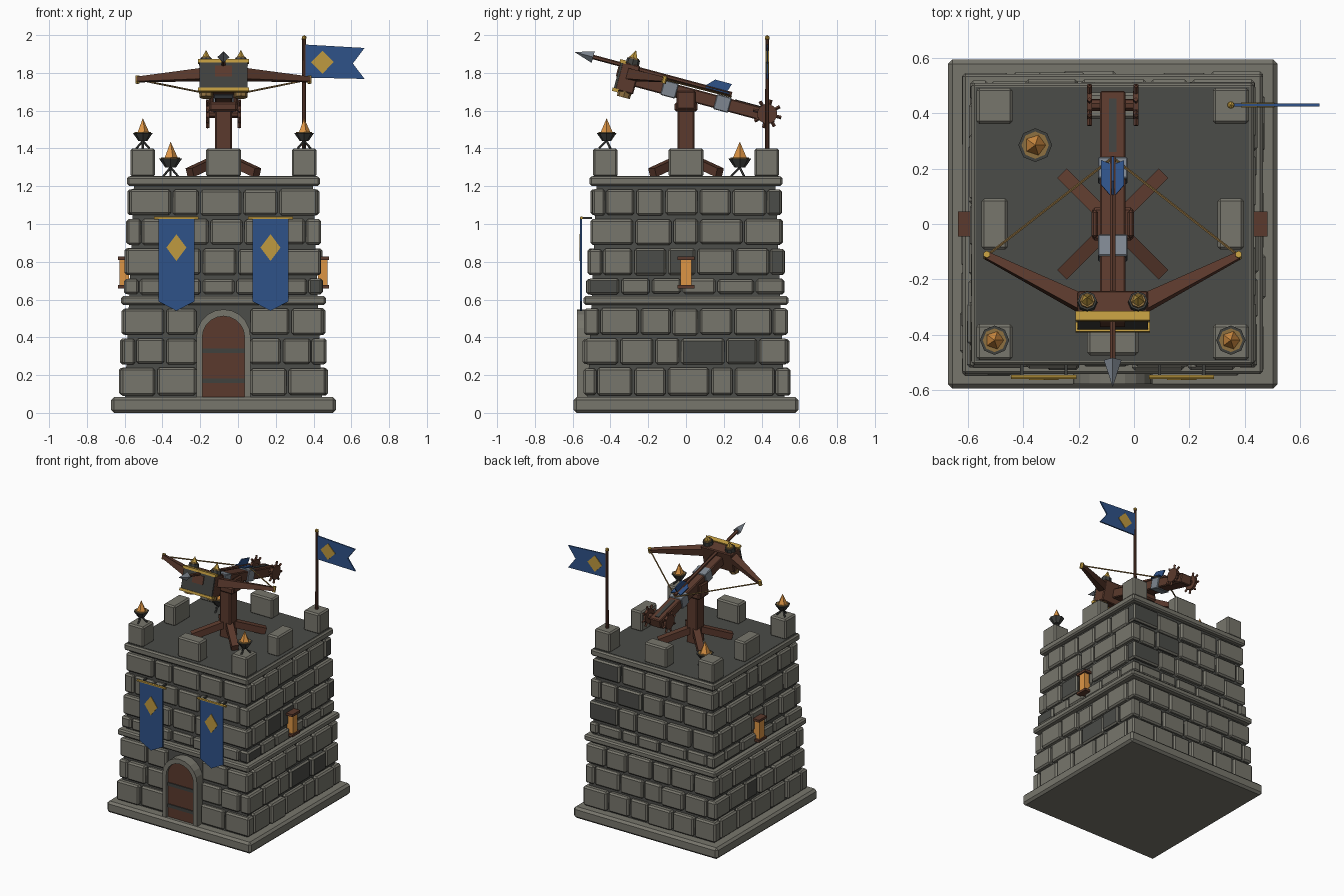
import bpy, bmesh, math, random
from mathutils import Matrix, Vector

if "Cube" in bpy.data.objects:
    bpy.data.objects.remove(bpy.data.objects["Cube"])

random.seed(7)
CX = -0.077  # tower axis


def material(name, rgb):
    m = bpy.data.materials.new(name)
    m.diffuse_color = (*rgb, 1)
    m.use_nodes = True
    m.node_tree.nodes["Principled BSDF"].inputs["Base Color"].default_value = m.diffuse_color
    return m


STONE = material("stone", (0.185, 0.18, 0.15))
DARK = material("dark_stone", (0.07, 0.072, 0.065))
WOOD = material("wood", (0.105, 0.042, 0.026))
BLUE = material("blue_cloth", (0.028, 0.085, 0.25))
GOLD = material("gold", (0.52, 0.32, 0.05))
FIRE = material("fire", (0.72, 0.3, 0.06))
IRON = material("iron", (0.05, 0.052, 0.048))
STEEL = material("steel", (0.21, 0.24, 0.28))
ROPE = material("rope", (0.27, 0.16, 0.05))
I = Matrix.Identity(4)


def finish(name, bm, mats, M=I):
    bmesh.ops.recalc_face_normals(bm, faces=bm.faces)
    me = bpy.data.meshes.new(name)
    bm.to_mesh(me)
    bm.free()
    me.transform(M)
    for m in mats if isinstance(mats, list) else [mats]:
        me.materials.append(m)
    ob = bpy.data.objects.new(name, me)
    bpy.context.collection.objects.link(ob)
    return ob


def add_box(bm, lo, hi, bevel=0.0, index=0):
    lo, hi = Vector(lo), Vector(hi)
    mat = Matrix.Translation((lo + hi) / 2) @ Matrix.Diagonal((*(hi - lo), 1))
    vs = bmesh.ops.create_cube(bm, size=1, matrix=mat)["verts"]
    for f in {f for v in vs for f in v.link_faces}:
        f.material_index = index
    if bevel:
        edges = list({e for v in vs for e in v.link_edges})
        bmesh.ops.bevel(bm, geom=edges, offset=bevel, segments=1, affect='EDGES', profile=0.5)


def box(name, c, s, mat, bevel=0.0, M=I):
    bm = bmesh.new()
    c, h = Vector(c), Vector(s) / 2
    add_box(bm, c - h, c + h, bevel)
    return finish(name, bm, mat, M)


def rod(name, p, q, r1, r2, n, mat, M=I, spin=0.0):
    """Tapered n-sided bar from p to q."""
    p, q = Vector(p), Vector(q)
    d = q - p
    T = Matrix.Translation((p + q) / 2) @ d.to_track_quat('Z', 'Y').to_matrix().to_4x4() @ Matrix.Rotation(spin, 4, 'Z')
    bm = bmesh.new()
    bmesh.ops.create_cone(bm, cap_ends=True, segments=n, radius1=r1, radius2=r2, depth=d.length, matrix=T)
    bmesh.ops.remove_doubles(bm, verts=bm.verts, dist=1e-5)
    return finish(name, bm, mat, M)


def prism(name, pts, y0, y1, mat, M=I):
    """Outline in x and z, extruded along y."""
    bm = bmesh.new()
    f = bm.faces.new([bm.verts.new((x, y0, z)) for x, z in pts])
    r = bmesh.ops.extrude_face_region(bm, geom=[f])
    bmesh.ops.translate(bm, verts=[v for v in r["geom"] if isinstance(v, bmesh.types.BMVert)], vec=(0, y1 - y0, 0))
    return finish(name, bm, mat, M)


def diamond(x, z, w, h):
    return [(x - w, z), (x, z - h), (x + w, z), (x, z + h)]


# Tower base, mortar core, belt, parapet slab and deck
box("base", (CX, 0, 0.042), (1.19, 1.19, 0.084), STONE, 0.016)
rod("mortar_core", (CX, 0, 0.07), (CX, 0, 1.21), 0.522 * 2**.5, 0.474 * 2**.5, 4, DARK, spin=math.pi / 4)
box("belt", (CX, 0, 0.595), (1.085, 1.085, 0.045), STONE, 0.01)
box("parapet_slab", (CX, 0, 1.227), (1.02, 1.02, 0.05), STONE, 0.01)
box("deck", (CX, 0, 1.25), (0.99, 0.99, 0.009), DARK)


# Stone courses, corners alternating between faces
def cuts(a, b):
    n = max(1, round((b - a) / 0.19))
    w = (b - a) / n
    return [a] + [a + i * w + random.uniform(-0.035, 0.035) for i in range(1, n)] + [b]


bm = bmesh.new()
rows = [(0.09, 0.24), (0.255, 0.395), (0.41, 0.555), (0.625, 0.712), (0.728, 0.872), (0.888, 1.027), (1.043, 1.185)]
for r, (z0, z1) in enumerate(rows):
    half = 0.55 - 0.048 * (z0 - 0.09)
    for side in range(4):
        reach = half if (r + side) % 2 == 0 else half - 0.075
        spans = [(-reach, reach)]
        if side == 0 and z1 < 0.6:  # leave the doorway open
            spans = [(-reach, -0.138), (0.138, reach)]
        R = Matrix.Translation((CX, 0, 0)) @ Matrix.Rotation(side * math.pi / 2, 4, 'Z')
        for a, b in spans:
            cs = cuts(a, b)
            for u, v in zip(cs, cs[1:]):
                dark = 1 if random.random() < 0.05 else 0
                out = half + random.uniform(-0.012, 0.006)
                part = bmesh.new()
                add_box(part, (u + 0.006, -out, z0 + random.uniform(0, .006)),
                        (v - 0.006, -half + 0.075, z1 - random.uniform(0, .006)), 0.011, dark)
                part.transform(R)
                tmp = bpy.data.meshes.new("tmp")
                part.to_mesh(tmp)
                part.free()
                bm.from_mesh(tmp)
                bpy.data.meshes.remove(tmp)
finish("stone_blocks", bm, [STONE, DARK])

# Merlons at corners and mid sides
for i in (-1, 0, 1):
    for j in (-1, 0, 1):
        if i or j:
            sx, sy = (0.13 if i else 0.185), (0.13 if j else 0.185)
            if i == 0: sy = 0.095
            if j == 0: sx = 0.095
            box("merlon", (CX + i * 0.427, j * 0.427, 1.325), (sx, sy, 0.15), STONE, 0.01)


# Arched door with frame and straps
def arch(w, z0, spring, n=10):
    return [(CX - w, z0)] + [(CX - w * math.cos(math.pi * k / n), spring + w * math.sin(math.pi * k / n))
                             for k in range(n + 1)] + [(CX + w, z0)]


prism("door", arch(0.116, 0.084, 0.40), -0.558, -0.5, WOOD)
prism("door_frame", arch(0.143, 0.084, 0.405) + arch(0.112, 0.084, 0.40)[::-1], -0.578, -0.5, STONE)
for z in (0.17, 0.33):
    box("door_strap", (CX, -0.56, z), (0.224, 0.009, 0.024), IRON)

# Hanging banners
for x in (CX - 0.249, CX + 0.249):
    prism("banner", [(x - .095, 1.03), (x - .095, .59), (x, .54), (x + .095, .59), (x + .095, 1.03)], -0.56, -0.55, BLUE)
    prism("banner_emblem", diamond(x, 0.875, 0.053, 0.071), -0.564, -0.558, GOLD)
    rod("banner_rod", (x - .118, -.553, 1.032), (x + .118, -.553, 1.032), .009, .009, 6, GOLD)
    for s in (-.08, .08):
        box("banner_bracket", (x + s, -.525, 1.032), (.012, .055, .012), IRON)

# Wall lanterns on both sides
for s in (-1, 1):
    box("lantern_glass", (CX + s * 0.525, 0, 0.74), (0.05, 0.056, 0.14), FIRE)
    for z in (0.667, 0.818):
        box("lantern_cap", (CX + s * 0.53, 0, z), (0.058, 0.092, 0.018), WOOD)


# Braziers: tripod, bowl, flame
def brazier(x, y, z, k):
    for a in (0.5, 2.6, 4.7):
        rod("brazier_leg", (x + .04 * k * math.cos(a), y + .04 * k * math.sin(a), z),
            (x - .01 * math.cos(a), y - .01 * math.sin(a), z + .05 * k), .006, .006, 5, IRON)
    rod("brazier_bowl", (x, y, z + .04 * k), (x, y, z + .082 * k), .024 * k, .053 * k, 8, IRON)
    rod("brazier_embers", (x, y, z + .08 * k), (x, y, z + .086 * k), .043 * k, .043 * k, 8, ROPE)
    rod("flame", (x, y, z + .08 * k), (x, y, z + .16 * k), .036 * k, 0, 5, FIRE, spin=math.pi / 2)


brazier(CX - .427, -.42, 1.40, 1)
brazier(CX + .427, -.42, 1.40, 1)
brazier(-.357, .285, 1.252, 1.15)

# Flag and pole
rod("flagpole", (.35, .43, 1.38), (.35, .43, 1.98), .011, .010, 8, WOOD)
bm = bmesh.new()
bmesh.ops.create_icosphere(bm, subdivisions=1, radius=.015, matrix=Matrix.Translation((.35, .43, 1.985)))
finish("pole_knob", bm, GOLD)
prism("flag", [(.355, 1.95), (.355, 1.775), (.67, 1.768), (.608, 1.85), (.67, 1.932)], .425, .435, BLUE)
prism("flag_emblem", diamond(.447, 1.857, .06, .061), .421, .439, GOLD)

# Ballista stand
box("stand_post", (CX, 0, 1.44), (.088, .092, .39), WOOD, .008)
box("stand_cap", (CX, 0, 1.62), (.15, .12, .05), WOOD, .01)
for sx in (-1, 1):
    box("stand_cheek", (CX + sx * .065, 0, 1.655), (.024, .1, .1), WOOD, .008)
    for sy in (-1, 1):
        rod("stand_foot", (CX + sx * .02, sy * .02, 1.345), (CX + sx * .178, sy * .178, 1.272), .034, .034, 4, WOOD, spin=math.pi / 4)

# Ballista body in its own tilted frame: y runs to the rear
B = Matrix.Translation((CX, 0, 1.69)) @ Matrix.Rotation(math.radians(-15), 4, 'X')
box("rail", (0, .095, 0), (.092, .79, .07), WOOD, .006, B)
box("rail_slot", (0, .36, .034), (.028, .2, .009), IRON, 0, B)
for y in (-.09, .2):
    box("rail_band", (0, y, 0), (.106, .08, .082), STEEL, .004, B)
box("head", (0, -.32, 0), (.255, .1, .155), WOOD, .006, B)
box("head_plate", (0, -.371, 0), (.255, .012, .14), IRON, 0, B)
box("head_window", (0, -.379, .022), (.09, .008, .06), WOOD, 0, B)
for z in (-.078, .078):
    box("head_trim", (0, -.366, z), (.27, .034, .018), GOLD, 0, B)

# Bow arms, string, finials, winch wheels
for s in (-1, 1):
    tip = (s * .455, -.13, .043)
    rod("bow_arm", (s * .1, -.31, .022), tip, .042, .018, 4, WOOD, B, math.pi / 4)
    rod("arm_knob", (s * .455, -.13, .022), (s * .455, -.13, .062), .013, .013, 6, GOLD, B)
    rod("bowstring", tip, (0, .235, .046), .005, .005, 5, ROPE, B)
    rod("finial_base", (s * .092, -.315, .07), (s * .092, -.315, .105), .037, .035, 8, IRON, B)
    rod("finial_ring", (s * .092, -.315, .1), (s * .092, -.315, .113), .029, .027, 8, ROPE, B)
    rod("finial", (s * .092, -.315, .11), (s * .092, -.315, .155), .024, 0, 5, GOLD, B)
    rod("lower_cap", (s * .092, -.315, -.105), (s * .092, -.315, -.07), .035, .037, 8, ROPE, B)
    rod("winch_wheel", (s * .074, .443, .008), (s * .093, .443, .008), .053, .053, 12, WOOD, B)
    for k in range(4):
        a = k * math.pi / 4
        d = Vector((0, math.cos(a), math.sin(a))) * .077
        c = Vector((s * .084, .443, .008))
        rod("winch_peg", c - d, c + d, .009, .009, 4, WOOD, B)
rod("winch_axle", (-.09, .443, .008), (.09, .443, .008), .022, .022, 8, WOOD, B)

# Bolt with steel point and cloth fins
rod("bolt_shaft", (0, .235, .06), (0, -.53, .06), .012, .012, 6, WOOD, B)
rod("bolt_point", (0, -.525, .06), (0, -.627, .06), .032, 0, 4, STEEL, B)
fin = [(.08, 0), (.13, .052), (.222, .052), (.205, 0)]
for a in (-90, 0, 90):
    F = B @ Matrix.Translation((0, 0, .06)) @ Matrix.Rotation(math.radians(a), 4, 'Y') @ Matrix.Rotation(math.pi / 2, 4, 'Z')
    k = 1 if a == 0 else .8
    prism("bolt_fin", [(y, z * k) for y, z in fin], -.004, .004, BLUE, F)
